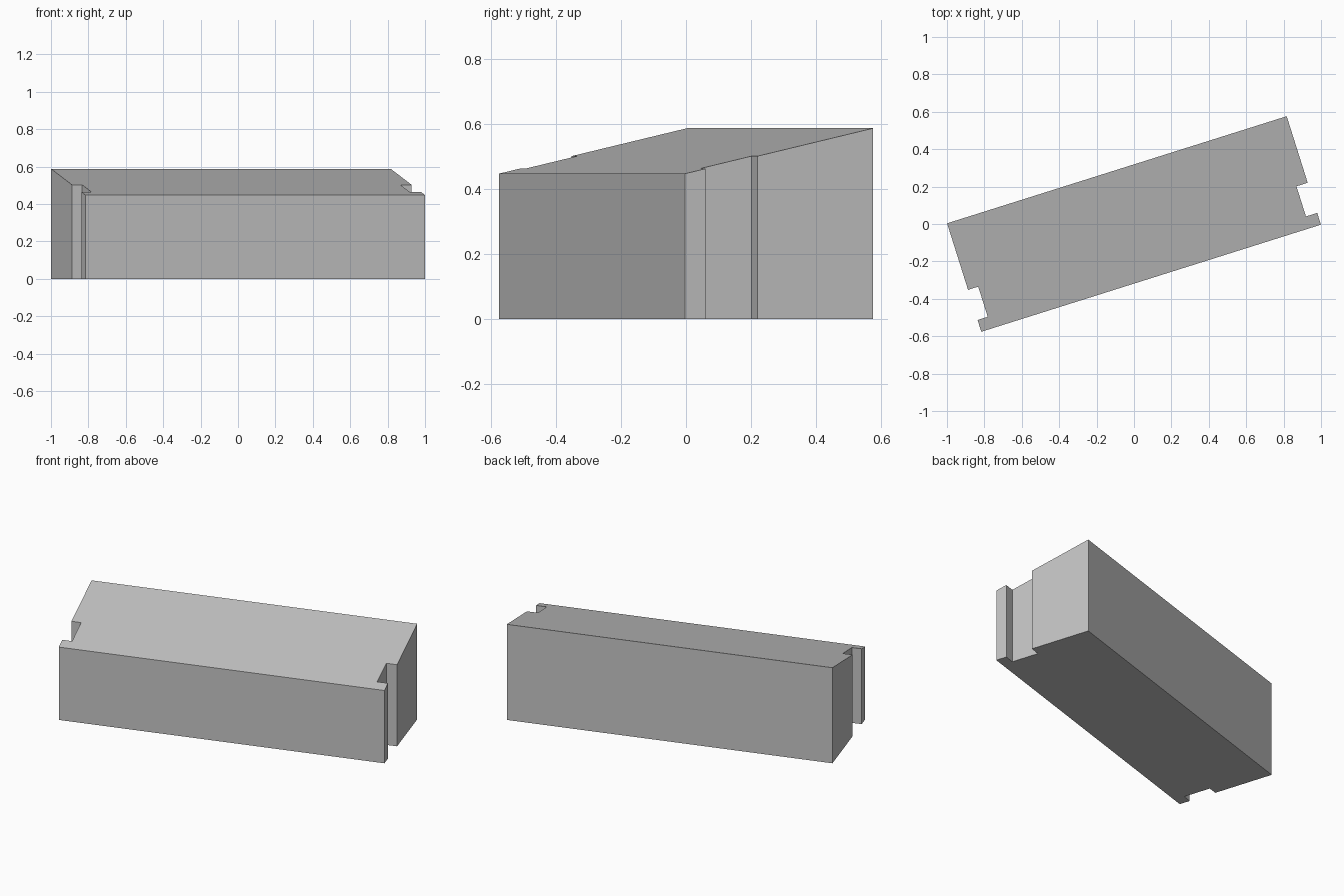
import bpy, bmesh, math
from mathutils import Matrix

cube = bpy.data.objects.get("Cube")
if cube:
    bpy.data.objects.remove(cube, do_unlink=True)

# Single plain grey
grey = bpy.data.materials.new("plain_grey")
grey.use_nodes = True
colour = (0.55, 0.55, 0.55, 1)
grey.diffuse_color = colour
grey.node_tree.nodes["Principled BSDF"].inputs["Base Color"].default_value = colour

# Block dimensions: half length, half width, turn about z
L, W, TURN = 0.952, 0.304, math.radians(17.5)
FRONT_Z, BACK_Z = 0.448, 0.588
NOTCH_FRONT, NOTCH_BACK = -0.238, -0.069


def end_profile(side, depth):
    """Notched end outline, listed from front to back."""
    end, inner = side * L, side * (L - depth)
    return [(end, -W), (end, NOTCH_FRONT), (inner, NOTCH_FRONT),
            (inner, NOTCH_BACK), (end, NOTCH_BACK), (end, W)]


def roof_height(y):
    """Top slopes up from front to back."""
    return FRONT_Z + (BACK_Z - FRONT_Z) * (y + W) / (2 * W)


# Footprint extruded upward, then the top sheared to the slope
outline = end_profile(1, 0.063) + end_profile(-1, 0.057)[::-1]
bm = bmesh.new()
base = bm.faces.new([bm.verts.new((x, y, 0)) for x, y in outline])
top = bmesh.ops.extrude_face_region(bm, geom=[base], use_keep_orig=True)
for v in top["geom"]:
    if isinstance(v, bmesh.types.BMVert):
        v.co.z = roof_height(v.co.y)
bmesh.ops.recalc_face_normals(bm, faces=bm.faces)
bm.transform(Matrix.Rotation(TURN, 4, "Z"))

mesh = bpy.data.meshes.new("notched_block")
bm.to_mesh(mesh)
bm.free()
mesh.materials.append(grey)
block = bpy.data.objects.new("notched_block", mesh)
bpy.context.collection.objects.link(block)
